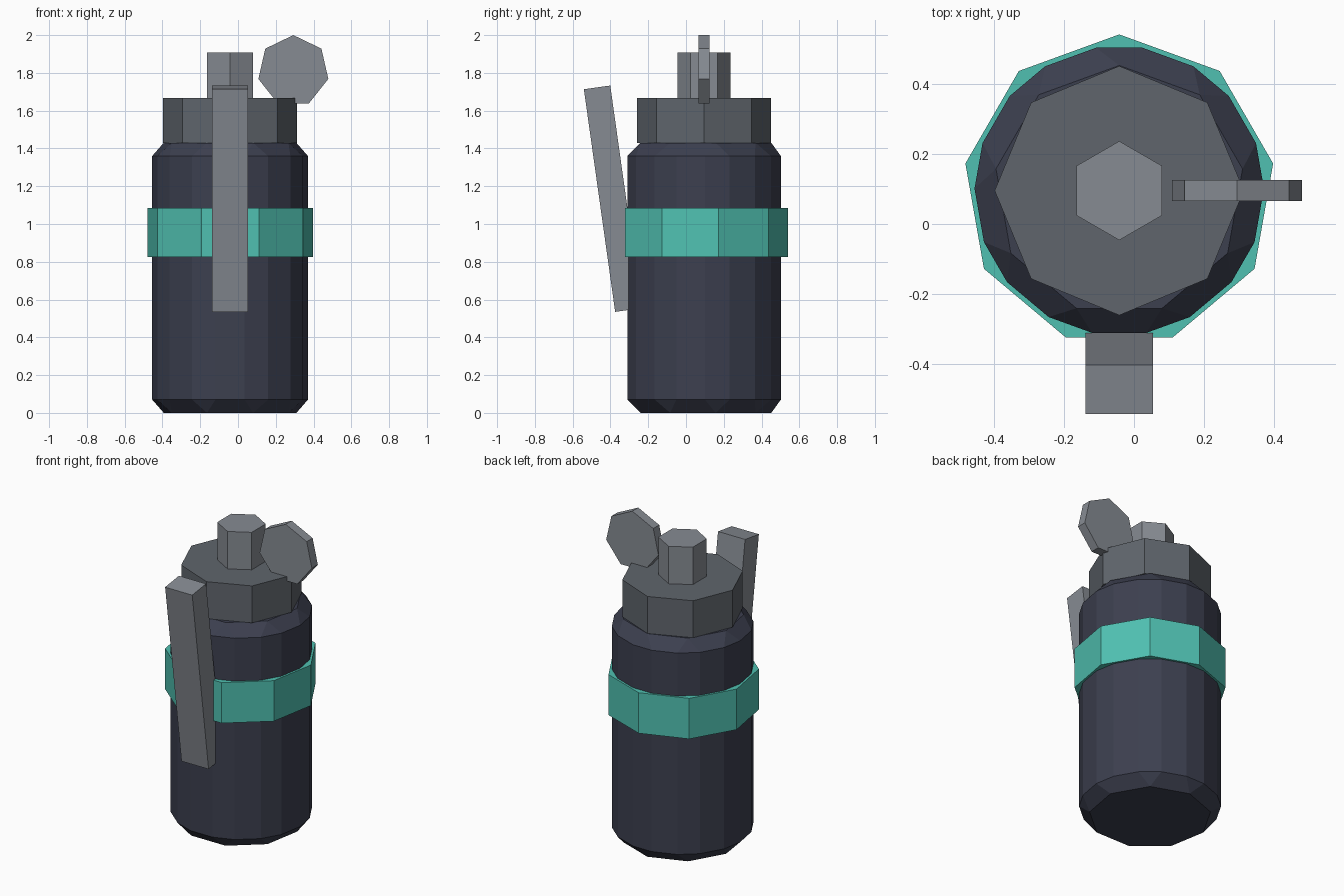
import bpy, bmesh
from math import radians
from mathutils import Matrix

cube = bpy.data.objects.get("Cube")
if cube:
    bpy.data.objects.remove(cube)

CX, CY = -0.042, 0.095  # axis of the canister


def material(name, rgb):
    mat = bpy.data.materials.new(name)
    mat.use_nodes = True
    mat.diffuse_color = (*rgb, 1)
    mat.node_tree.nodes["Principled BSDF"].inputs["Base Color"].default_value = (*rgb, 1)
    return mat


navy = material("dark navy", (0.045, 0.05, 0.078))
teal = material("teal", (0.08, 0.53, 0.44))
dark_grey = material("dark grey", (0.115, 0.13, 0.15))
light_grey = material("light grey", (0.24, 0.26, 0.29))


def finish(name, bm, mat, matrix):
    mesh = bpy.data.meshes.new(name)
    bm.to_mesh(mesh)
    bm.free()
    mesh.materials.append(mat)
    obj = bpy.data.objects.new(name, mesh)
    obj.matrix_world = matrix
    bpy.context.collection.objects.link(obj)
    return obj


def prism(name, sides, radius, depth, mat, matrix, bevel=0):
    """Regular prism along local z with one corner towards local +y."""
    bm = bmesh.new()
    bmesh.ops.create_cone(bm, cap_ends=True, segments=sides, radius1=radius,
                          radius2=radius, depth=depth)
    # Turn the first corner to +y, wherever the primitive starts
    first = max(bm.verts, key=lambda v: v.co.y)
    turn = first.co.xy.angle_signed((0, 1))
    bmesh.ops.rotate(bm, verts=bm.verts, matrix=Matrix.Rotation(-turn, 3, 'Z'))
    if bevel:
        bmesh.ops.bevel(bm, geom=bm.edges[:], offset=bevel, segments=1,
                        affect='EDGES', profile=0.5)
    return finish(name, bm, mat, matrix)


def upright(name, sides, radius, bottom, top, mat, bevel=0):
    centre = Matrix.Translation((CX, CY, (bottom + top) / 2))
    return prism(name, sides, radius, top - bottom, mat, centre, bevel)


# Canister stack
upright("body", 9, 0.431, 0, 1.43, navy, bevel=0.07)
upright("band", 9, 0.445, 0.825, 1.085, teal)
upright("cap", 8, 0.355, 1.43, 1.667, dark_grey)
upright("neck", 6, 0.141, 1.667, 1.907, light_grey)

# Pull tab, a seven-sided disc standing on edge
prism("pull_tab", 7, 0.19, 0.06, light_grey,
      Matrix.Translation((0.293, CY, 1.81)) @ Matrix.Rotation(radians(90), 4, 'X'))

# Leaning front lever
bm = bmesh.new()
bmesh.ops.create_cube(bm, size=1)
finish("lever", bm, light_grey,
       Matrix.Translation((CX, -0.388, 1.134)) @ Matrix.Rotation(radians(8), 4, 'X')
       @ Matrix.Diagonal((0.192, 0.141, 1.19, 1)))
